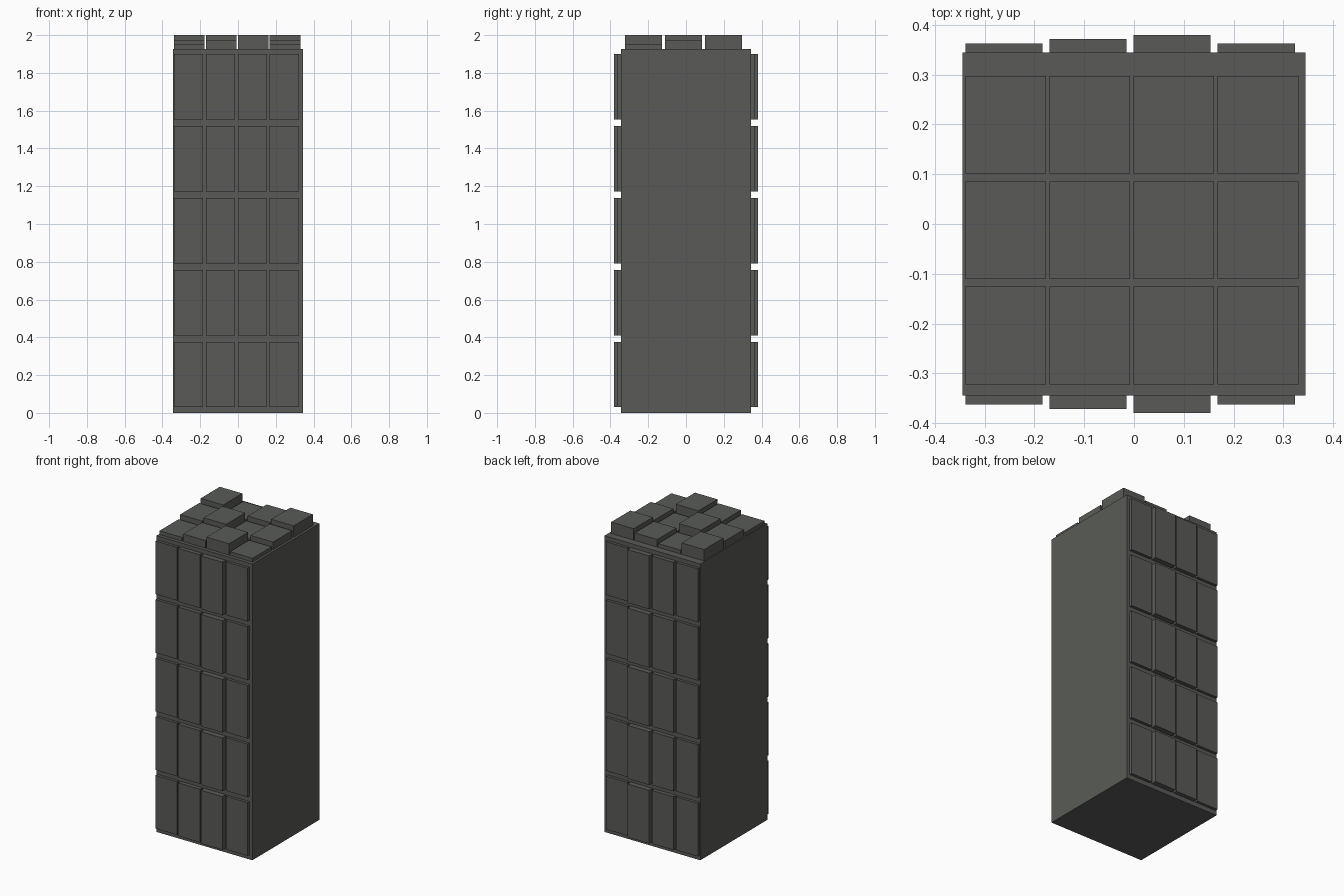
import bpy

cube = bpy.data.objects.get("Cube")
if cube:
    bpy.data.objects.remove(cube, do_unlink=True)

# One dark stone colour for the whole tower
stone = bpy.data.materials.new("dark_stone_grey")
stone.use_nodes = True
colour = (0.1, 0.105, 0.096, 1)
stone.diffuse_color = colour
stone.node_tree.nodes["Principled BSDF"].inputs["Base Color"].default_value = colour


def box(name, low, high):
    """Flat-sided box spanning two opposite corners."""
    bpy.ops.mesh.primitive_cube_add(size=1)
    ob = bpy.context.object
    ob.name = name
    ob.location = [(a + b) / 2 for a, b in zip(low, high)]
    ob.scale = [b - a for a, b in zip(low, high)]
    bpy.ops.object.transform_apply(location=True, rotation=False, scale=True)
    ob.data.materials.append(stone)
    return ob


HALF = 0.345
TOP = 1.926
STEP = 0.169       # column spacing
LEFT = -0.339      # left edge of the first column

# Main shaft
box("tower_body", (-HALF, -HALF, 0), (HALF, HALF, TOP))

# Wall panels on front and back, in three stepped depths
for col in range(4):
    x = LEFT + col * STEP
    reach = 0.363 + 0.0085 * (col % 3)
    for row in range(5):
        z = 0.03 + row * 0.381
        box(f"front_panel_{row}_{col}", (x, -reach, z), (x + 0.155, -HALF, z + 0.346))
        box(f"back_panel_{row}_{col}", (x, HALF, z), (x + 0.155, reach, z + 0.346))

# Roof blocks, heights cycling diagonally
for col in range(4):
    x = LEFT + col * STEP
    for row in range(3):
        y = -0.322 + row * 0.2115
        height = (TOP, 2)[1] - 0.0247 * (2 - (col + row) % 3)
        box(f"roof_block_{row}_{col}", (x, y, TOP), (x + 0.162, y + 0.196, height))
